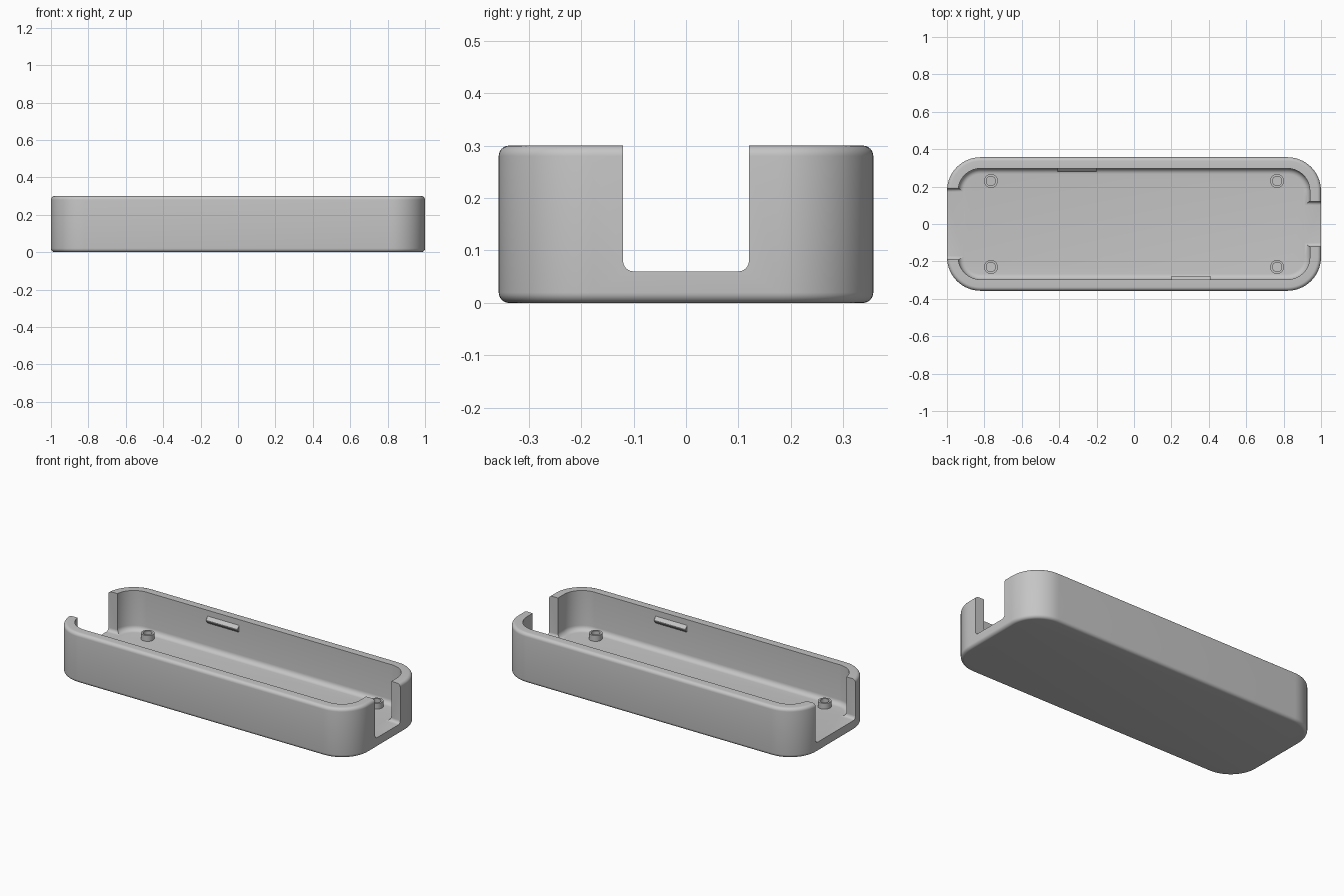
import bpy, bmesh, math

if "Cube" in bpy.data.objects:
    bpy.data.objects.remove(bpy.data.objects["Cube"])

HX, HY, H, R = 1.0, 0.357, 0.30, 0.18   # half sizes, height, corner radius
WALL, FLOOR = 0.06, 0.06

grey = bpy.data.materials.new("plastic grey")
grey.diffuse_color = (0.56, 0.56, 0.56, 1)
grey.use_nodes = True
grey.node_tree.nodes["Principled BSDF"].inputs["Base Color"].default_value = grey.diffuse_color


def finish(name, bm):
    bmesh.ops.recalc_face_normals(bm, faces=bm.faces)
    me = bpy.data.meshes.new(name)
    bm.to_mesh(me)
    bm.free()
    me.materials.append(grey)
    ob = bpy.data.objects.new(name, me)
    bpy.context.collection.objects.link(ob)
    return ob


def smooth(ob):
    bpy.ops.object.select_all(action='DESELECT')
    ob.select_set(True)
    bpy.context.view_layer.objects.active = ob
    bpy.ops.object.shade_smooth_by_angle(angle=math.radians(35))


def arc(cx, cy, r, a0, a1, n):
    return [(cx + r * math.cos(math.radians(a0 + (a1 - a0) * i / n)),
             cy + r * math.sin(math.radians(a0 + (a1 - a0) * i / n))) for i in range(n + 1)]


def rounded_rect(inset, n=16):
    r, x, y = R - inset, HX - R, HY - R
    return (arc(x, y, r, 0, 90, n) + arc(-x, y, r, 90, 180, n)
            + arc(-x, -y, r, 180, 270, n) + arc(x, -y, r, 270, 360, n))


def loft(bm, rings, closed=False):
    """Bridge matching vertex rings; cap the ends or join last to first."""
    rings = [[bm.verts.new(p) for p in ring] for ring in rings]
    pairs = list(zip(rings, rings[1:]))
    if closed:
        pairs.append((rings[-1], rings[0]))
    for a, b in pairs:
        for i in range(len(a)):
            j = (i + 1) % len(a)
            bm.faces.new((a[i], a[j], b[j], b[i]))
    if not closed:
        bm.faces.new(rings[0])
        bm.faces.new(rings[-1])


# Tray: wall section of (inset, z) swept round the outline
f, g = 0.02, 0.03
section = (arc(f, f, f, 270, 180, 6) + arc(f, H - f, f, 180, 90, 6)
           + [(WALL, H)] + arc(WALL + g, FLOOR + g, g, 180, 270, 6))
bm = bmesh.new()
loft(bm, [[(x, y, z) for x, y in rounded_rect(ins)] for ins, z in section])
tray = finish("tray", bm)

# End openings: narrow on the right, wide on the left, rounded at the bottom
for name, side, hw in (("right_opening", 1, 0.12), ("left_opening", -1, 0.19)):
    z0, r = FLOOR + 0.0002, 0.02
    prof = (arc(-hw + r, z0 + r, r, 180, 270, 6) + arc(hw - r, z0 + r, r, 270, 360, 6)
            + [(hw, 0.5), (-hw, 0.5)])
    bm = bmesh.new()
    loft(bm, [[(side * x, y, z) for y, z in prof] for x in (0.80, 1.1)])
    cutter = finish(name + "_cutter", bm)
    mod = tray.modifiers.new(name, 'BOOLEAN')
    mod.operation, mod.solver, mod.object = 'DIFFERENCE', 'EXACT', cutter
    bpy.context.view_layer.objects.active = tray
    bpy.ops.object.modifier_apply(modifier=name)
    bpy.data.objects.remove(cutter)
smooth(tray)

# Hollow posts on the floor
for sx in (-1, 1):
    for sy in (-1, 1):
        bm = bmesh.new()
        ring = [(0.037, FLOOR - 0.01), (0.037, 0.095), (0.025, 0.095), (0.025, FLOOR - 0.01)]
        loft(bm, [[(sx * 0.765 + x, sy * 0.23 + y, z) for x, y in arc(0, 0, r, 0, 360 - 11.25, 31)]
                  for r, z in ring], closed=True)
        smooth(finish("screw_post", bm))

# Snap ridges on the inside of the long walls
IY = HY - WALL
for name, x0, x1, s in (("back_snap_ridge", -0.41, -0.20, 1), ("front_snap_ridge", 0.20, 0.41, -1)):
    prof = [(IY + 0.01, 0.265), (IY, 0.265), (IY - 0.018, 0.247),
            (IY - 0.018, 0.241), (IY, 0.223), (IY + 0.01, 0.223)]
    bm = bmesh.new()
    loft(bm, [[(x, s * y, z) for y, z in prof] for x in (x0, x1)])
    finish(name, bm)
